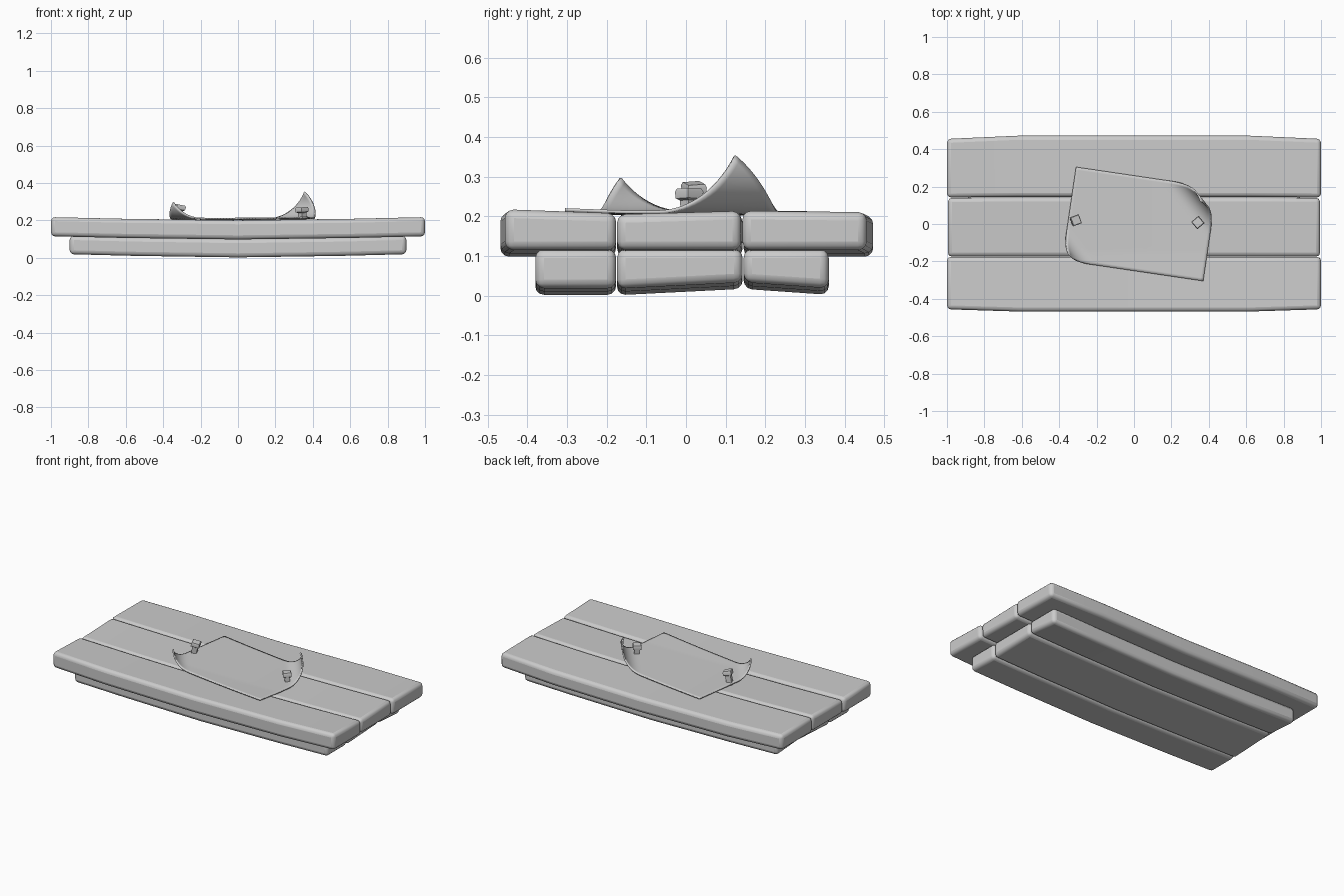
import bpy, bmesh, math
from mathutils import Vector, Matrix

if "Cube" in bpy.data.objects:
    bpy.data.objects.remove(bpy.data.objects["Cube"])


def finish(name, bm, angle=40):
    bmesh.ops.recalc_face_normals(bm, faces=bm.faces)
    me = bpy.data.meshes.new(name)
    bm.to_mesh(me)
    bm.free()
    ob = bpy.data.objects.new(name, me)
    bpy.context.collection.objects.link(ob)
    bpy.ops.object.select_all(action='DESELECT')
    ob.select_set(True)
    bpy.context.view_layer.objects.active = ob
    bpy.ops.object.shade_smooth_by_angle(angle=math.radians(angle))
    return ob


def plank(name, half, y0, y1, bottoms, tops, pinch0=0, pinch1=0, sag=0.017):
    """Sagging board; bottoms/tops give end heights at y0 and y1."""
    bm = bmesh.new()
    rings = []
    for t in (-1, -0.62, 0, 0.62, 1):
        drop = sag * (1 - abs(t) ** 1.5)
        e = max(0, (abs(t) - 0.62) / 0.38)
        a, b = y0 + pinch0 * e, y1 + pinch1 * e
        pts = [(a, bottoms[0]), (b, bottoms[1]), (b, tops[1]), (a, tops[0])]
        rings.append([bm.verts.new((half * t, y, z - drop)) for y, z in pts])
    for r, s in zip(rings, rings[1:]):
        for i in range(4):
            j = (i + 1) % 4
            bm.faces.new((r[i], r[j], s[j], s[i]))
    bm.faces.new(rings[0])
    bm.faces.new(rings[-1])
    ob = finish(name, bm)
    bev = ob.modifiers.new("soft_edges", 'BEVEL')
    bev.width = 0.022
    bev.segments = 3
    bev.limit_method = 'ANGLE'
    bev.angle_limit = math.radians(40)
    return ob


# Upper layer of three boards
plank("upper_plank_front", 1.0, -0.468, -0.176, (0.115, 0.115), (0.218, 0.208), 0.012, 0)
plank("upper_plank_middle", 0.995, -0.174, 0.143, (0.115, 0.115), (0.205, 0.214), 0, -0.004)
plank("upper_plank_back", 1.0, 0.145, 0.472, (0.115, 0.115), (0.214, 0.211), -0.003, -0.017)

# Lower layer of three shorter boards
plank("lower_plank_front", 0.9, -0.38, -0.176, (0.019, 0.019), (0.117, 0.117))
plank("lower_plank_middle", 0.9, -0.174, 0.143, (0.018, 0.034), (0.117, 0.117))
plank("lower_plank_back", 0.9, 0.145, 0.36, (0.034, 0.019), (0.117, 0.117))

# Paper sheet with two opposite corners rolled up: (direction, start, radius)
curls = [(Vector((0.78, 0.63)), 0.27, 0.095), (Vector((-0.8, -0.6)), 0.29, 0.085)]
u, v = Vector((0.989, -0.146)), Vector((0.146, 0.989))
bm = bmesh.new()
bmesh.ops.create_grid(bm, x_segments=48, y_segments=32, size=1)
for vert in bm.verts:
    p = u * (vert.co.x * 0.381) + v * (vert.co.y * 0.252) + Vector((0.03, 0))
    z = 0.206 + 0.03 * p.x ** 2 + max(0, -p.y - 0.15) * 0.04
    for n, start, r in curls:
        n = n.normalized()
        d = p.dot(n) - start
        if d > 0:
            a = d / r
            p = p + n * (r * math.sin(a) - d)
            z += r * (1 - math.cos(a))
    vert.co = (p.x, p.y, z)
paper = finish("curled_paper", bm)
sol = paper.modifiers.new("thickness", 'SOLIDIFY')
sol.thickness = 0.008
sol.offset = 0


# Two tilted square nails
def nail(name, loc, turn, tilt, height):
    bm = bmesh.new()
    rings = []
    for r, z in ((0.021, -0.02), (0.023, height - 0.03), (0.034, height - 0.025),
                 (0.036, height - 0.008), (0.031, height)):
        rings.append([bm.verts.new((r * math.cos(k * math.pi / 2), r * math.sin(k * math.pi / 2), z))
                      for k in range(4)])
    for r, s in zip(rings, rings[1:]):
        for i in range(4):
            j = (i + 1) % 4
            bm.faces.new((r[i], r[j], s[j], s[i]))
    bm.faces.new(rings[0])
    bm.faces.new(rings[-1])
    bm.transform(Matrix.Translation(loc) @ Matrix.Rotation(tilt, 4, 'Y')
                 @ Matrix.Rotation(turn, 4, 'Z'))
    finish(name, bm, 30)


nail("nail_left", (-0.325, 0.02, 0.205), math.radians(65), 0.2, 0.08)
nail("nail_right", (0.345, 0.008, 0.205), math.radians(85), -0.06, 0.065)
